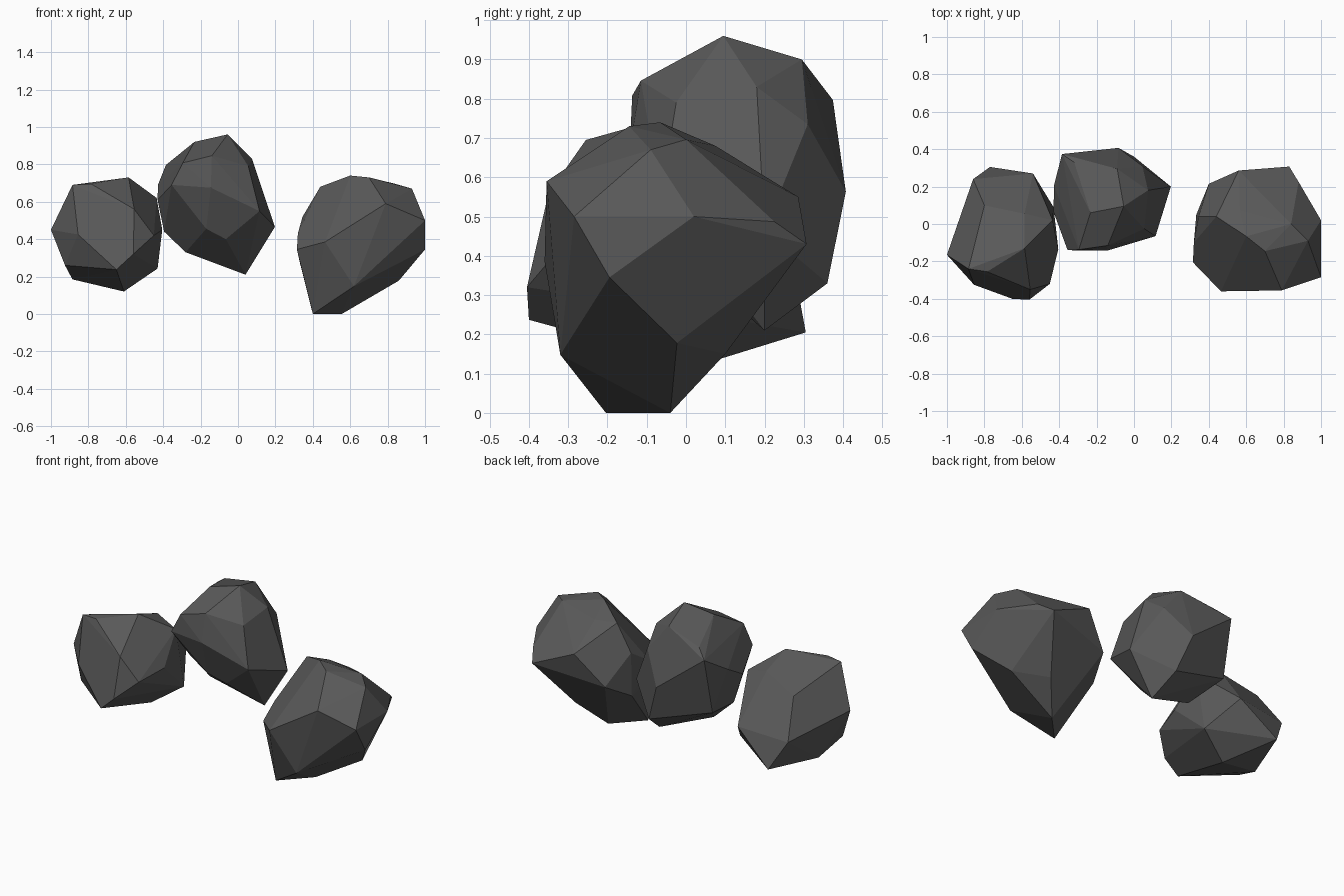
import bpy, bmesh, math

stone = bpy.data.materials.new("dark grey stone")
stone.diffuse_color = (0.1, 0.1, 0.1, 1)


def rock(name, corners):
    """Faceted boulder: convex hull of its corners, near-flat triangles merged."""
    bm = bmesh.new()
    for c in corners:
        bm.verts.new(c)
    bmesh.ops.convex_hull(bm, input=bm.verts[:])
    loose = [v for v in bm.verts if not v.link_faces]
    bmesh.ops.delete(bm, geom=loose, context='VERTS')
    bmesh.ops.dissolve_limit(bm, angle_limit=math.radians(6),
                             verts=bm.verts[:], edges=bm.edges[:])
    bmesh.ops.recalc_face_normals(bm, faces=bm.faces[:])
    me = bpy.data.meshes.new(name)
    bm.to_mesh(me)
    bm.free()
    me.materials.append(stone)
    ob = bpy.data.objects.new(name, me)
    bpy.context.collection.objects.link(ob)
    return ob


# left boulder
rock("left_rock", [
    (-.585, .055, .665), (-.80, .10, .585), (-.885, -.24, .69), (-1, -.165, .45),
    (-.785, -.255, .695), (-.585, -.13, .73), (-.435, .02, .62), (-.555, -.35, .56),
    (-.925, -.20, .26), (-.885, -.02, .185), (-.77, .305, .205), (-.54, .27, .395),
    (-.86, .24, .37), (-.405, -.135, .45), (-.43, .09, .243), (-.45, -.32, .42),
    (-.65, -.40, .237), (-.56, -.405, .32), (-.855, -.325, .425), (-.61, .03, .12),
])

# middle boulder
rock("middle_rock", [
    (.197, .20, .465), (-.083, .407, .563), (.075, .18, .83), (.045, .31, .735),
    (-.055, .095, .96), (-.09, .295, .90), (-.233, .06, .92), (-.14, -.115, .846),
    (-.295, -.137, .808), (-.355, -.14, .69), (-.145, -.143, .675), (.055, -.025, .79),
    (-.32, .33, .845), (-.385, .374, .797), (-.428, .205, .69), (-.43, .065, .61),
    (-.28, .13, .33), (-.395, .10, .44), (-.39, .30, .45), (.0, .36, .33), (.04, .20, .21),
    (.115, -.065, .55), (-.065, -.02, .40), (-.17, -.06, .455),
])

# right boulder
rock("right_rock", [
    (1, .02, .50), (1, -.285, .50), (1, -.195, .345), (.79, -.355, .59),
    (.93, -.09, .67), (.70, -.145, .73), (.60, -.066, .74), (.44, .04, .68),
    (.566, .075, .68), (.84, 0, .696), (.88, .225, .487), (.83, .307, .43),
    (.87, .087, .315), (.86, -.023, .178), (.62, -.32, .148), (.555, -.04, 0),
    (.40, -.204, 0), (.465, -.36, .385), (.315, -.205, .345), (.32, -.10, .43),
    (.345, .04, .52), (.40, .215, .362), (.56, .286, .55), (.68, .10, .15),
    (.333, .05, .265),
])
